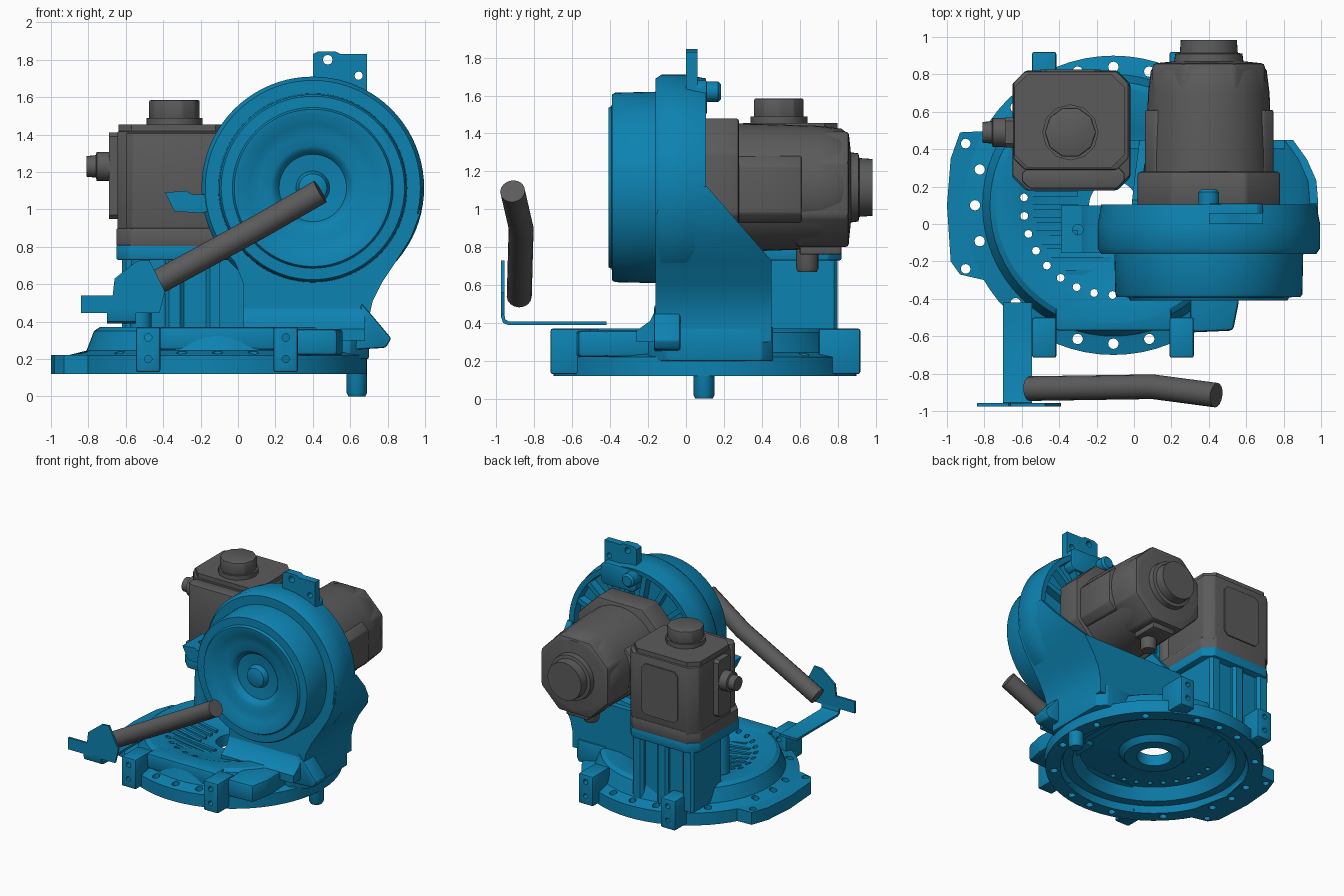
import bpy, bmesh
from math import sin, cos, pi, radians

if "Cube" in bpy.data.objects:
    bpy.data.objects.remove(bpy.data.objects["Cube"])


def material(name, rgb):
    m = bpy.data.materials.new(name)
    m.diffuse_color = (*rgb, 1)
    m.use_nodes = True
    m.node_tree.nodes["Principled BSDF"].inputs["Base Color"].default_value = m.diffuse_color
    return m


blue = material("blue_paint", (0.004, 0.225, 0.44))
dark = material("dark_grey", (0.105, 0.105, 0.105))


def select(ob):
    bpy.ops.object.select_all(action='DESELECT')
    bpy.context.view_layer.objects.active = ob
    ob.select_set(True)


def finish(name, bm, mat=blue, angle=35):
    bmesh.ops.remove_doubles(bm, verts=bm.verts, dist=1e-5)
    bmesh.ops.recalc_face_normals(bm, faces=bm.faces)
    me = bpy.data.meshes.new(name)
    bm.to_mesh(me)
    bm.free()
    ob = bpy.data.objects.new(name, me)
    bpy.context.collection.objects.link(ob)
    me.materials.append(mat)
    select(ob)
    bpy.ops.object.shade_smooth_by_angle(angle=radians(angle))
    return ob


def place(axis, u, v, h):
    return {'z': (u, v, h), 'y': (u, h, v), 'x': (h, u, v)}[axis]


def add_prism(bm, pts, axis, a, b):
    lo = [bm.verts.new(place(axis, u, v, a)) for u, v in pts]
    hi = [bm.verts.new(place(axis, u, v, b)) for u, v in pts]
    bm.faces.new(lo)
    bm.faces.new(hi)
    n = len(pts)
    for i in range(n):
        j = (i + 1) % n
        bm.faces.new((lo[i], lo[j], hi[j], hi[i]))


def circle(cu, cv, r, n=32):
    return [(cu + r * cos(2 * pi * i / n), cv + r * sin(2 * pi * i / n)) for i in range(n)]


def rect(u0, u1, v0, v1, c=0.0):
    if c == 0:
        return [(u0, v0), (u1, v0), (u1, v1), (u0, v1)]
    return [(u0 + c, v0), (u1 - c, v0), (u1, v0 + c), (u1, v1 - c),
            (u1 - c, v1), (u0 + c, v1), (u0, v1 - c), (u0, v0 + c)]


def prism(name, pts, axis, a, b, mat=blue, bevel=0.0):
    bm = bmesh.new()
    add_prism(bm, pts, axis, a, b)
    if bevel:
        bmesh.ops.recalc_face_normals(bm, faces=bm.faces)
        bmesh.ops.bevel(bm, geom=bm.edges[:], offset=bevel, segments=2, affect='EDGES', profile=0.5)
    return finish(name, bm, mat)


def lathe(name, prof, axis, cu, cv, mat=blue, n=64, closed=False):
    bm = bmesh.new()
    rings = [[bm.verts.new(place(axis, cu + r * cos(2 * pi * i / n), cv + r * sin(2 * pi * i / n), h))
              for i in range(n)] for r, h in prof]
    pairs = list(zip(rings, rings[1:])) + ([(rings[-1], rings[0])] if closed else [])
    for p, q in pairs:
        for i in range(n):
            j = (i + 1) % n
            bm.faces.new((p[i], p[j], q[j], q[i]))
    return finish(name, bm, mat)


def drill(ob, holes, axis, a, b):
    bm = bmesh.new()
    for u, v, r in holes:
        add_prism(bm, circle(u, v, r, 12), axis, a, b)
    cutter = finish("hole_cutter", bm)
    mod = ob.modifiers.new("holes", 'BOOLEAN')
    mod.operation, mod.solver, mod.object = 'DIFFERENCE', 'EXACT', cutter
    select(ob)
    bpy.ops.object.modifier_apply(modifier=mod.name)
    bpy.data.objects.remove(cutter)
    bpy.ops.object.shade_smooth_by_angle(angle=radians(30))


# Base ring with its bowl, side lobe and bolt holes
BX, BY = -0.11, 0.10
base = lathe("base_ring", [(.80, .12), (.80, .22), (.70, .245), (.66, .35), (.63, .37), (.52, .37), (.43, .34),
             (.2, .29), (.13, .29), (.13, .2), (.22, .2), (.26, .24), (.55, .26), (.6, .17), (.67, .17), (.69, .12)],
             'z', BX, BY, closed=True)
lobe = prism("base_side_lobe", [(-.72, .5), (-.93, .49), (-.98, .35), (-1, .1), (-.98, -.2), (-.93, -.27),
             (-.8, -.3), (-.7, -.36), (-.8, .1)], 'z', .121, .221)
polar = lambda r, d, s: (BX + r * cos(radians(d)), BY + r * sin(radians(d)), s)
rim = [polar(.74, q + d, .028) for q in (0, 90, 180, 270) for d in (-45, -15, 0, 15)]
inner = [polar(.48, 175 + 11.8 * i, .021) for i in range(9)]
side = [(-.9, .43, .026), (-.9, -.24, .026), (-.755, -.27, .026)]
drill(base, rim + inner, 'z', 0, .6)
drill(lobe, rim + side, 'z', 0, .6)

# Parallel ribs across the bowl
for i in range(7):
    y = -.26 + .07 * i
    x0 = BX - (.44 ** 2 - (y - BY) ** 2) ** .5
    prism(f"bowl_rib_{i}", [(x0, .3), (x0, .35), (-.12, .31), (-.12, .28)] if y < -.05 else
          [(x0, .3), (x0, .35), (-.3, .31), (-.3, .28)], 'y', y - .014, y + .014)

# Clamp tabs front and back, with cross holes
for x in (-.48, .255):
    for y0, y1 in ((-.715, -.5), (.7, .92)):
        tab = prism("base_tab", rect(x - .065, x + .065, y0, y1), 'z', .13, .37, bevel=.012)
        drill(tab, [(x, .2, .02), (x, .315, .02)], 'y', y0 - .1, y1 + .1)
prism("base_front_step", rect(-.42, .2, -.57, -.4), 'z', .25, .37, bevel=.015)
prism("base_corner_block", [(.3, -.58), (.53, -.57), (.56, -.42), (.56, -.1), (.3, -.1)], 'z', .22, .36, bevel=.02)
prism("support_footing", [(.4, -.2), (.6, -.2), (.7, -.1), (.7, .4), (.64, .46), (.4, .46)], 'z', .2, .38, bevel=.01)
lathe("locating_pin", [(0, 0), (.045, 0), (.055, .02), (.055, .25), (0, .25)], 'z', .635, .095, n=24)

# Drum housing: rim, front drum and dished face
DX, DZ = .40, 1.115
lathe("drum_housing", [(0, .03), (.53, .03), (.535, .10), (.575, .105), (.595, .0), (.595, -.13), (.575, -.16),
      (.505, -.16), (.50, -.375), (.49, -.39), (.43, -.392), (.42, -.41), (.395, -.408), (.34, -.385), (.28, -.365),
      (.225, -.365), (.2, -.35), (.18, -.32), (.09, -.31), (.075, -.35), (.05, -.36), (0, -.36)], 'y', DX, DZ, n=80)
for i in range(9):
    d = radians(20 + 20 * i)
    bm = bmesh.new()
    add_prism(bm, rect(.3, .55, -.02, .02), 'y', .02, .095)
    for v in bm.verts:
        x, z = v.co.x, v.co.z
        v.co.x, v.co.z = DX + x * cos(d) - z * sin(d), DZ + x * sin(d) + z * cos(d)
    finish(f"housing_rib_{i}", bm)

# Housing support: curved skirt with a sloped rear edge, front and back walls
skirt_path = [(.985, 1.12), (.975, .98), (.925, .85), (.85, .73), (.77, .61), (.72, .51), (.70, .42), (.70, .3)]
left_path = [(.03, .3), (.03, .5), (.03, .73), (.01, .9), (-.01, 1.1)]
for name, path, inward in (("support_skirt_right", skirt_path, -.045), ("support_skirt_left", left_path, .045)):
    bm = bmesh.new()
    rows = []
    for x, z in path:
        back = max(.08, min(.45, .45 - (z - .73) * .87))
        rows.append([bm.verts.new(p) for p in ((x, -.15, z), (x, back, z), (x + inward, back, z), (x + inward, -.15, z))])
    for p, q in zip(rows, rows[1:]):
        for i in range(4):
            j = (i + 1) % 4
            bm.faces.new((p[i], p[j], q[j], q[i]))
    bm.faces.new(rows[0])
    bm.faces.new(rows[-1])
    finish(name, bm)
prism("support_front_wall", skirt_path[1:] + [(.03, .3), (.03, .6), (-.04, .78)], 'y', -.16, -.08)
prism("support_back_wall", [(.845, .73)] + skirt_path[4:] + [(-.1, .3), (-.1, .73)], 'y', .40, .45)
prism("support_foot_fillet", [(-.16, .47), (-.19, .41), (-.26, .36), (-.26, .3), (0, .3), (0, .47)], 'x', .03, .68)

# Lugs and top bracket on the housing
prism("lower_right_lug", [(.62, .25), (.79, .26), (.82, .31), (.72, .43), (.66, .5)], 'y', -.17, -.03, bevel=.012)
ear = prism("left_ear", [(-.39, 1.09), (-.34, .99), (-.2, .98), (-.12, 1.0), (-.12, 1.08), (-.24, 1.08), (-.28, 1.1)],
            'y', -.155, .1)
drill(ear, [(-.3, -.03, .028)], 'z', .9, 1.2)
bracket = prism("top_bracket", [(.4, 1.62), (.4, 1.83), (.43, 1.845), (.52, 1.845), (.55, 1.83), (.69, 1.83),
                (.69, 1.58)], 'y', 0, .06)
drill(bracket, [(.48, 1.8, .026), (.645, 1.715, .022)], 'y', -.1, .2)
lathe("top_boss", [(0, .0), (.055, .0), (.055, .17), (.04, .185), (0, .185)], 'y', .40, 1.62, n=20)
prism("bracket_pad", rect(.37, .69, 1.5, 1.68, .03), 'y', .02, .11, bevel=.01)

# Gearbox pedestal
prism("pedestal_core", rect(-.57, -.1, .45, .76, .04), 'z', .28, .75)
for x in (-.57, -.34, -.12):
    prism("pedestal_column", rect(x - .05, x + .05, .42, .8, .02), 'z', .25, .75)
prism("pedestal_plate", rect(-.65, -.02, .18, .82, .07), 'z', .73, .81, bevel=.01)
lathe("pedestal_front_post", [(0, .28), (.06, .28), (.05, .74), (0, .74)], 'z', -.52, .28, n=24)

# Gearbox
prism("gearbox_skirt", rect(-.65, -.02, .18, .82, .08), 'z', .80, .90, dark, .01)
prism("gearbox_body", rect(-.645, -.03, .29, .815, .06), 'z', .88, 1.42, dark, .01)
prism("gearbox_front_panel", rect(-.6, -.05, .19, .31, .04), 'z', .88, 1.41, dark, .01)
prism("gearbox_cover", rect(-.64, -.05, .3, .8, .07), 'z', 1.41, 1.455, dark)
prism("gearbox_rear_panel", rect(-.5, -.18, .95, 1.36, .03), 'y', .8, .825, dark)
prism("gearbox_cap_base", circle(-.34, .49, .15, 12), 'z', 1.45, 1.49, dark)
prism("gearbox_cap", circle(-.34, .49, .137, 10), 'z', 1.48, 1.585, dark, .01)
prism("gearbox_side_plate", rect(.41, .57, .95, 1.41, .02), 'x', -.69, -.63, dark)
lathe("gearbox_port", [(0, -.81), (.055, -.81), (.06, -.76), (.078, -.755), (.078, -.68), (0, -.68)], 'x', .49, 1.23,
      dark, 20)

# Motor behind the drum
lathe("motor_body", [(0, .1), (.34, .1), (.335, .4), (.325, .7), (.31, .82), (.28, .86), (.185, .87), (.18, .91),
      (.155, .915), (.15, .985), (0, .985)], 'y', .4, DZ, dark, 40)
prism("motor_flange", rect(.02, .78, .79, 1.48, .18), 'y', .08, .28, dark, .015)
prism("motor_left_boss", rect(.06, .25, .98, 1.3, .05), 'y', .27, .61, dark, .01)
prism("motor_right_boss", rect(.56, .745, .93, 1.28, .05), 'y', .27, .61, dark, .01)
prism("motor_rear_casing", rect(.1, .7, .8, 1.41, .16), 'y', .58, .86, dark, .02)
prism("motor_bottom_block", rect(.3, .5, .6, .82), 'z', .76, .86, dark, .01)
lathe("motor_drain", [(0, .67), (.05, .67), (.06, .69), (.06, .8), (0, .8)], 'z', .4, .64, dark, 16)

# Angled bar in front of the drum
cu = bpy.data.curves.new("angled_bar", 'CURVE')
cu.dimensions, cu.bevel_depth, cu.bevel_resolution, cu.use_fill_caps = '3D', .066, 6, True
cu.materials.append(dark)
sp = cu.splines.new('POLY')
sp.points.add(2)
for p, co in zip(sp.points, [(-.56, -.88, .54), (.1, -.87, .90), (.44, -.915, 1.095)]):
    p.co = (*co, 1)
bar = bpy.data.objects.new("angled_bar", cu)
bpy.context.collection.objects.link(bar)
select(bar)
bpy.ops.object.convert(target='MESH')
bpy.ops.object.shade_smooth_by_angle(angle=radians(40))

# Bent sheet bracket holding the bar
prism("sheet_arm", [(-.975, .47), (-.975, .43), (-.965, .4), (-.94, .39), (-.42, .39), (-.42, .408), (-.935, .408),
      (-.955, .42), (-.96, .47)], 'x', -.70, -.545)
prism("sheet_plate", [(-.84, .445), (-.42, .445), (-.39, .56), (-.475, .73), (-.54, .725), (-.66, .63), (-.67, .54),
      (-.84, .54)], 'y', -.975, -.958)
